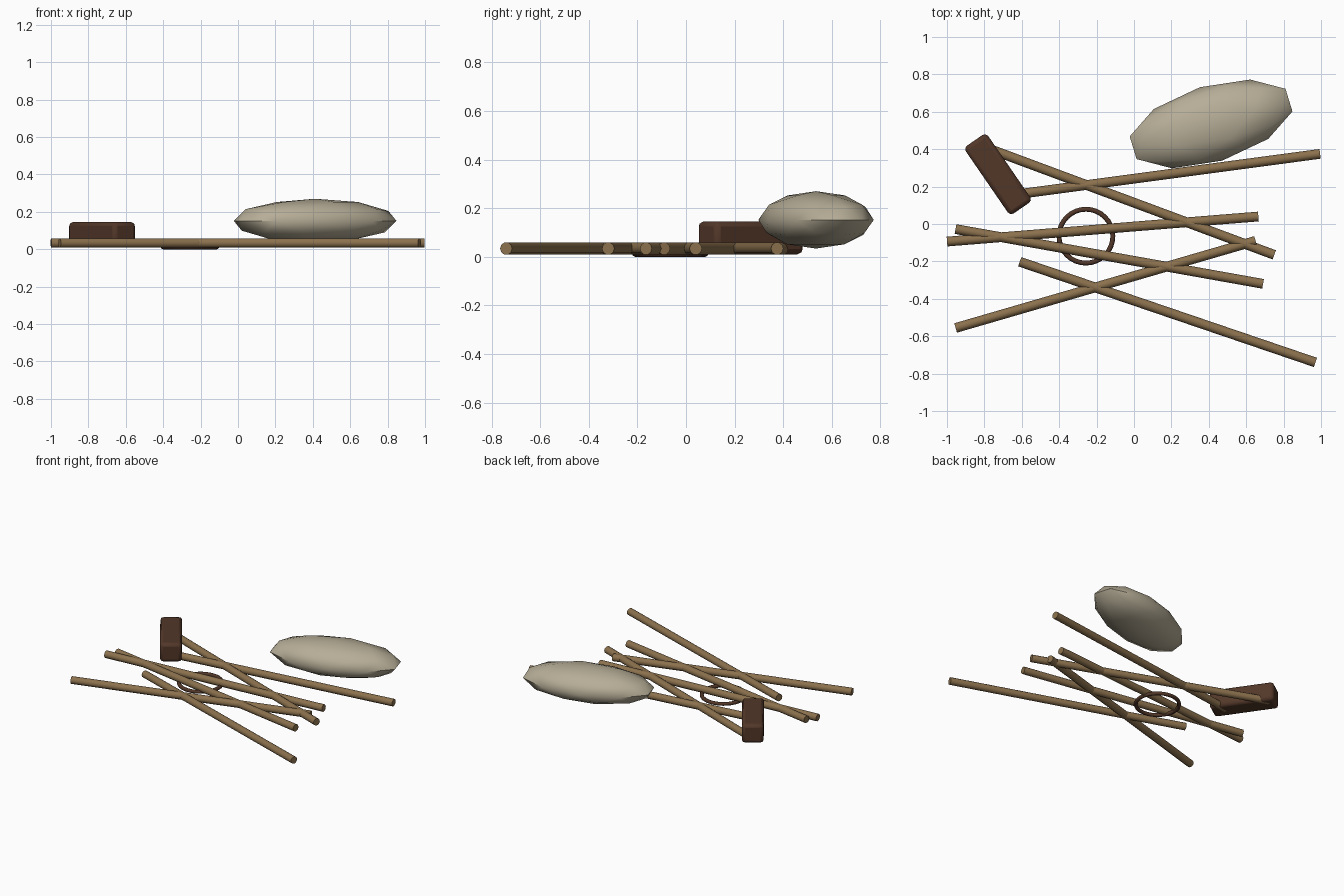
import bpy, math
from mathutils import Vector

cube = bpy.data.objects.get("Cube")
if cube:
    bpy.data.objects.remove(cube, do_unlink=True)


def material(name, color):
    mat = bpy.data.materials.new(name)
    mat.use_nodes = True
    mat.diffuse_color = (*color, 1)
    mat.node_tree.nodes["Principled BSDF"].inputs["Base Color"].default_value = (*color, 1)
    return mat


wood = material("tan wood", (0.26, 0.165, 0.075))
canvas = material("pale canvas", (0.47, 0.42, 0.31))
leather = material("dark brown", (0.085, 0.038, 0.022))


def finish(name, mat, angle=35):
    obj = bpy.context.object
    obj.name = name
    obj.data.materials.append(mat)
    bpy.ops.object.transform_apply(location=False, rotation=False, scale=True)
    bpy.ops.object.shade_smooth_by_angle(angle=math.radians(angle))
    return obj


# Scattered poles, all equal in length: right-hand end and heading
POLE_LENGTH = 1.67
POLE_RADIUS = 0.026
poles = [
    ((0.995, 0.375), 7.6),
    ((0.75, -0.165), -20.4),
    ((0.665, 0.04), 4.6),
    ((0.69, -0.32), -10.1),
    ((0.65, -0.09), 16.2),
    ((0.97, -0.74), -18.8),
]
for i, (end, degrees) in enumerate(poles, 1):
    a = math.radians(degrees)
    center = Vector((*end, 0.034)) - Vector((math.cos(a), math.sin(a), 0)) * POLE_LENGTH / 2
    bpy.ops.mesh.primitive_cylinder_add(
        vertices=10, radius=POLE_RADIUS, depth=POLE_LENGTH,
        location=center, rotation=(0, math.pi / 2, a))
    finish(f"pole_{i}", wood, 40)

# Faceted canvas bundle
bpy.ops.mesh.primitive_ico_sphere_add(
    subdivisions=2, radius=1, location=(0.412, 0.535, 0.152),
    rotation=(0, 0, math.radians(17)))
bpy.context.object.scale = (0.458, 0.205, 0.118)
finish("canvas_bundle", canvas, 40)

# Rounded block lying across the pole ends
bpy.ops.mesh.primitive_cube_add(
    size=1, location=(-0.727, 0.266, 0.078), rotation=(0, 0, math.radians(-55.5)))
bpy.context.object.scale = (0.44, 0.145, 0.136)
block = finish("rounded_block", leather)
bevel = block.modifiers.new("rounded edges", "BEVEL")
bevel.width = 0.022
bevel.segments = 2

# Ring beneath the poles
bpy.ops.mesh.primitive_torus_add(
    major_radius=0.144, minor_radius=0.013, major_segments=32, minor_segments=8,
    location=(-0.257, -0.065, 0.013))
finish("ring", leather, 60)
